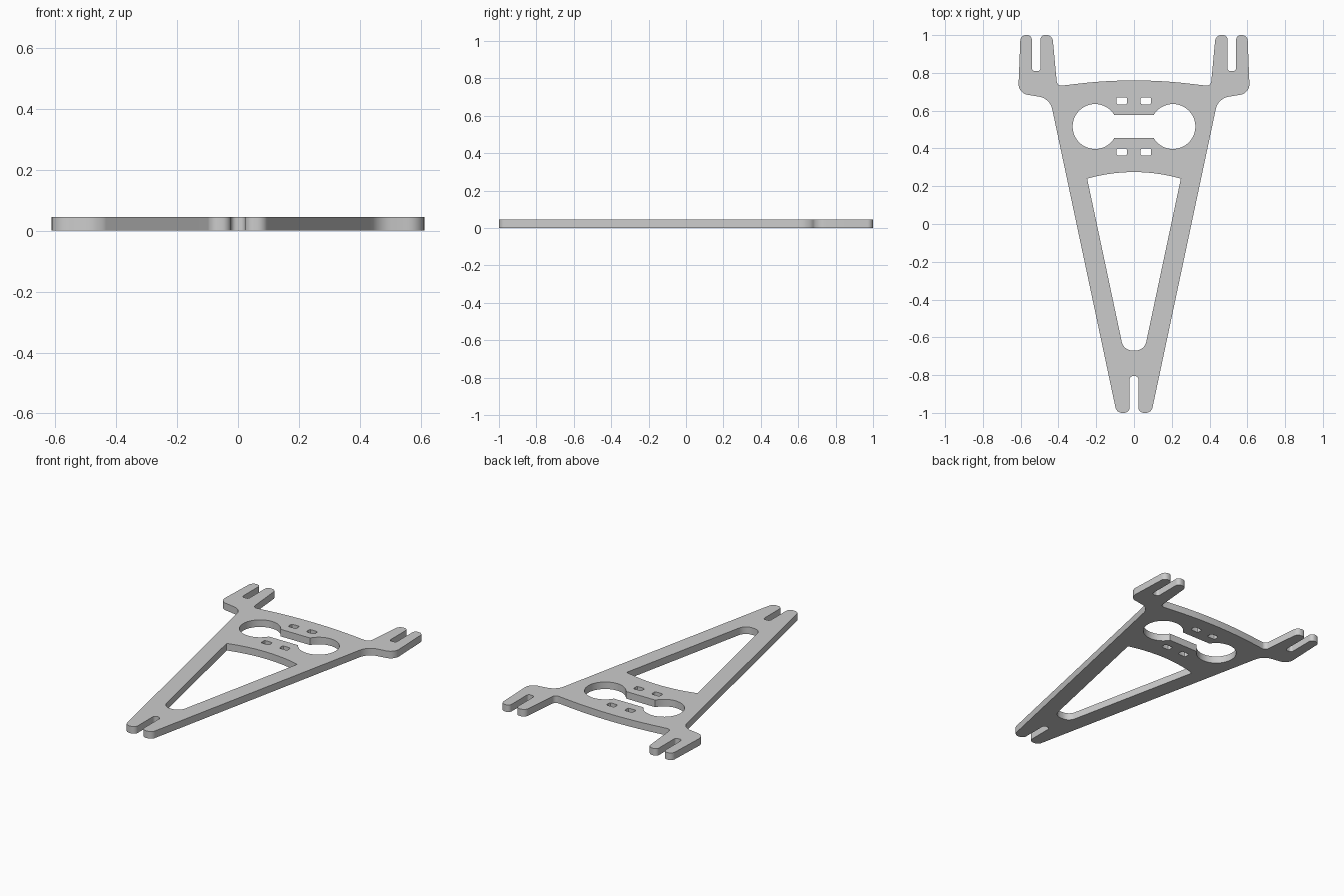
import bpy, bmesh, math
from mathutils import Vector

if "Cube" in bpy.data.objects:
    bpy.data.objects.remove(bpy.data.objects["Cube"])

THICK = 0.045


def fillet(pts, seg=8):
    """Round each (x, y, radius) corner of a closed polygon."""
    out = []
    n = len(pts)
    for i, (x, y, r) in enumerate(pts):
        p = Vector((x, y))
        if r == 0:
            out.append(p)
            continue
        a = (Vector(pts[i - 1][:2]) - p).normalized()
        b = (Vector(pts[(i + 1) % n][:2]) - p).normalized()
        half = a.angle(b) / 2
        centre = p + (a + b).normalized() * (r / math.sin(half))
        start = p + a * (r / math.tan(half)) - centre
        end = p + b * (r / math.tan(half)) - centre
        sweep = start.angle_signed(end)
        for k in range(seg + 1):
            t = -sweep * k / seg
            c, s = math.cos(t), math.sin(t)
            out.append(centre + Vector((start.x * c - start.y * s, start.x * s + start.y * c)))
    return out


def mirrored(half):
    """Close a right-half point list by mirroring it across x = 0."""
    return half + [(-x, y, r) for x, y, r in reversed(half) if x > 1e-6]


def bow(width, top, drop, n=10):
    """Shallow arched edge from the centre line outwards."""
    return [(width * i / n, top - drop * (i / n) ** 2, 0) for i in range(n)]


# Outer outline: arched top edge, forked ears, tapering sides, forked tip
outline = [(x, y, r) for x, y, r in bow(0.37, 0.76, 0.027)] + [
    (0.407, 0.73, 0.025),
    (0.432, 1.0, 0.034), (0.495, 1.0, 0.024),
    (0.495, 0.81, 0.015), (0.541, 0.81, 0.015),
    (0.541, 1.0, 0.024), (0.601, 1.0, 0.031),
    (0.613, 0.69, 0.058), (0.55, 0.682, 0), (0.445, 0.665, 0.085),
    (0.092, -1.0, 0.036), (0.023, -1.0, 0.03),
    (0.023, -0.805, 0.018)]
loops = [fillet(mirrored(outline))]

# Large triangular window
loops.append(fillet(mirrored(bow(0.248, 0.275, 0.035) + [(0.248, 0.24, 0), (0.055, -0.67, 0.058)])))

# Two round holes joined by a straight channel
R, CX, CY, H = 0.119, 0.206, 0.516, 0.06
a0 = math.asin(H / R)
dumbbell = []
for side in (0, math.pi):
    for k in range(41):
        t = side - (math.pi - a0) + 2 * (math.pi - a0) * k / 40
        dumbbell.append(Vector((math.cos(side) * CX + R * math.cos(t), CY + R * math.sin(t))))
loops.append(dumbbell)

# Four small strap slots
for cx in (-0.065, 0.063):
    for cy in (0.652, 0.381):
        w, h = 0.028, 0.019
        loops.append(fillet([(cx - w, cy - h, 0.01), (cx - w, cy + h, 0.01),
                             (cx + w, cy + h, 0.01), (cx + w, cy - h, 0.01)], 3))

# Filled profile extruded into the plate
curve = bpy.data.curves.new("frame_plate", 'CURVE')
curve.dimensions = '2D'
curve.fill_mode = 'BOTH'
curve.extrude = THICK / 2
for loop in loops:
    s = curve.splines.new('POLY')
    s.points.add(len(loop) - 1)
    for pt, p in zip(s.points, loop):
        pt.co = (p.x, p.y, THICK / 2 * 0, 1)
    s.use_cyclic_u = True
plate = bpy.data.objects.new("frame_plate", curve)
bpy.context.collection.objects.link(plate)
bpy.context.view_layer.objects.active = plate
plate.select_set(True)
bpy.ops.object.convert(target='MESH')
plate = bpy.context.object

# Weld caps to walls and stand the plate on the ground
bm = bmesh.new()
bm.from_mesh(plate.data)
bmesh.ops.remove_doubles(bm, verts=bm.verts, dist=1e-5)
bmesh.ops.translate(bm, verts=bm.verts, vec=(0, 0, THICK / 2))
bmesh.ops.recalc_face_normals(bm, faces=bm.faces)
bm.to_mesh(plate.data)
bm.free()
bpy.ops.object.shade_smooth_by_angle(angle=math.radians(30))
